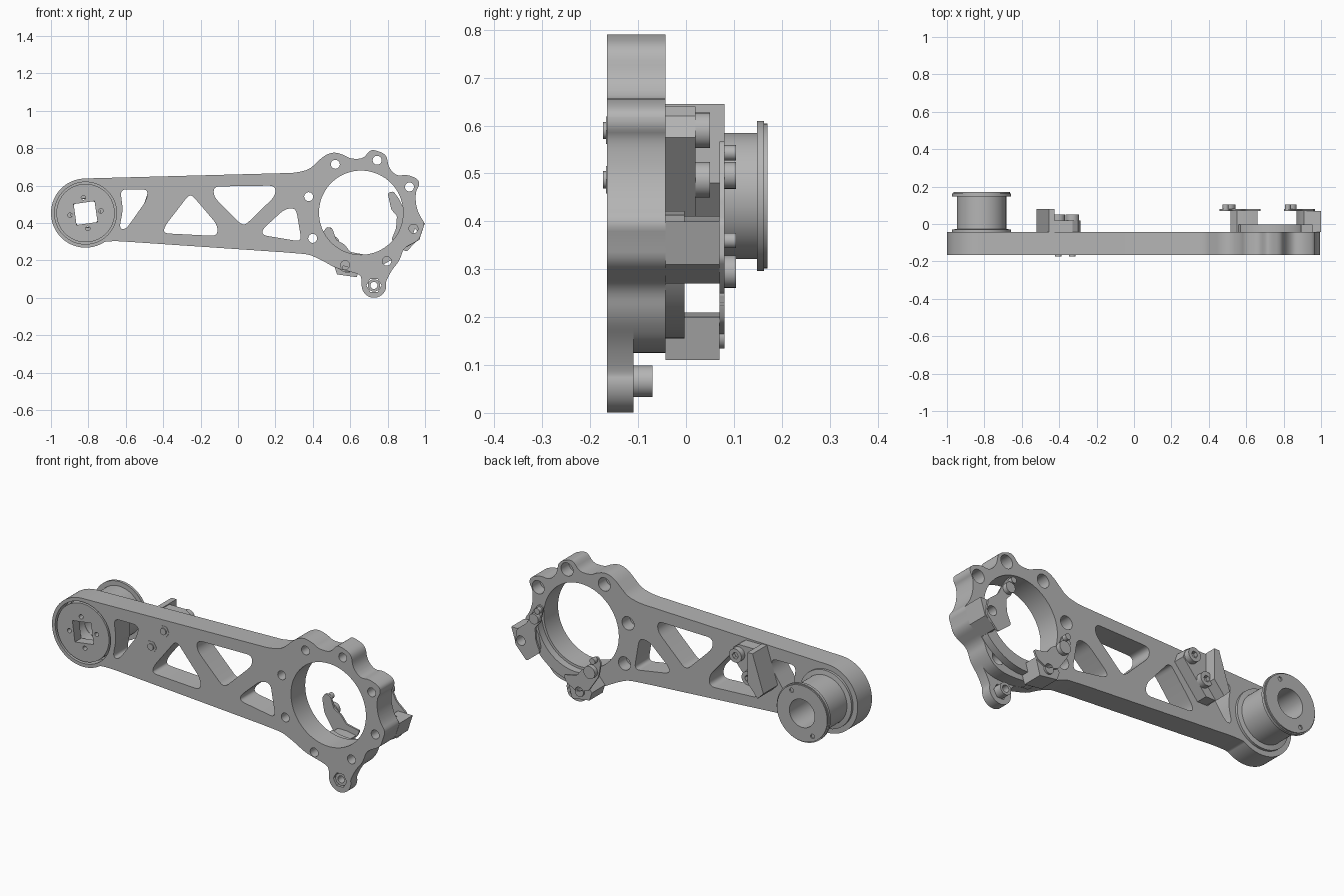
import bpy, bmesh
from math import sin, cos, radians, tau
from mathutils import Vector, Matrix

if "Cube" in bpy.data.objects:
    bpy.data.objects.remove(bpy.data.objects["Cube"])

grey = bpy.data.materials.new("machined_grey")
grey.use_nodes = True
colour = (0.46, 0.46, 0.46, 1)
grey.diffuse_color = colour
grey.node_tree.nodes["Principled BSDF"].inputs["Base Color"].default_value = colour

HUB = (-0.815, 0.453)
RING = (0.658, 0.455)
LUG = (0.727, 0.066)
TURN = Matrix.Rotation(radians(90), 4, 'X')


def arc(c, r, a0, a1, n=24):
    return [(c[0] + r * cos(radians(a0 + (a1 - a0) * i / n)),
             c[1] + r * sin(radians(a0 + (a1 - a0) * i / n))) for i in range(n + 1)]


def circle(c, r, n=32, turn=0):
    return arc(c, r, turn, turn + 360, n)[:-1]


def rounded(points, radius, steps=5):
    """Replace every corner by a short curve."""
    out = []
    pts = [Vector(p) for p in points]
    for i, p in enumerate(pts):
        ends = []
        for q in (pts[i - 1], pts[(i + 1) % len(pts)]):
            d = q - p
            ends.append(p + d.normalized() * min(radius, d.length * 0.48))
        for k in range(steps + 1):
            t = k / steps
            out.append(tuple(ends[0] * (1 - t) ** 2 + p * 2 * t * (1 - t) + ends[1] * t * t))
    return out


def finish(name, mesh):
    obj = bpy.data.objects.new(name, mesh)
    bpy.context.collection.objects.link(obj)
    mesh.materials.clear()
    mesh.materials.append(grey)
    bpy.ops.object.select_all(action='DESELECT')
    obj.select_set(True)
    bpy.context.view_layer.objects.active = obj
    bpy.ops.object.shade_smooth_by_angle(angle=radians(32))
    return obj


def prism(name, y0, y1, outline, holes=()):
    """Extrude an x-z outline with holes between two depths."""
    curve = bpy.data.curves.new(name, 'CURVE')
    curve.dimensions = '2D'
    curve.fill_mode = 'BOTH'
    curve.extrude = (y1 - y0) / 2
    for loop in [outline, *holes]:
        s = curve.splines.new('POLY')
        s.points.add(len(loop) - 1)
        for p, (x, z) in zip(s.points, loop):
            p.co = (x, z, 0, 1)
        s.use_cyclic_u = True
    tmp = bpy.data.objects.new(name + "_profile", curve)
    bpy.context.collection.objects.link(tmp)
    bpy.context.view_layer.update()
    mesh = bpy.data.meshes.new_from_object(tmp.evaluated_get(bpy.context.evaluated_depsgraph_get()))
    bpy.data.objects.remove(tmp)
    mesh.transform(Matrix.Translation((0, (y0 + y1) / 2, 0)) @ TURN)
    bm = bmesh.new()
    bm.from_mesh(mesh)
    bmesh.ops.remove_doubles(bm, verts=bm.verts, dist=1e-5)
    bmesh.ops.recalc_face_normals(bm, faces=bm.faces)
    bm.to_mesh(mesh)
    bm.free()
    mesh.name = name
    return finish(name, mesh)


def lathe(name, c, profile, n=64):
    """Spin a closed (radius, depth) profile about a depth axis."""
    bm = bmesh.new()
    vs = [bm.verts.new((c[0] + r, y, c[1])) for r, y in profile]
    es = [bm.edges.new((vs[i - 1], vs[i])) for i in range(len(vs))]
    bmesh.ops.spin(bm, geom=vs + es, cent=(c[0], 0, c[1]), axis=(0, 1, 0),
                   angle=tau, steps=n, use_duplicate=False)
    bmesh.ops.remove_doubles(bm, verts=bm.verts, dist=1e-5)
    bmesh.ops.recalc_face_normals(bm, faces=bm.faces)
    mesh = bpy.data.meshes.new(name)
    bm.to_mesh(mesh)
    bm.free()
    return finish(name, mesh)


# Arm outline, clockwise from the hub end
hub_end = arc(HUB, 0.185, 305, 90, 40)
lobes = [(0.305, 0.668), (0.38, 0.685), (0.46, 0.76), (0.51, 0.78), (0.565, 0.765),
         (0.60, 0.743), (0.67, 0.743), (0.705, 0.79), (0.735, 0.79), (0.795, 0.765),
         (0.805, 0.695), (0.85, 0.65), (0.90, 0.66), (0.965, 0.635), (0.97, 0.60),
         (0.95, 0.57), (0.95, 0.50), (0.97, 0.44), (1.0, 0.40), (0.985, 0.36),
         (0.97, 0.31), (0.885, 0.265), (0.865, 0.20), (0.82, 0.145)]
lug = [(0.79, 0.085)] + arc(LUG, 0.066, 0, -180, 14) + [(0.66, 0.115)]
underside = [(0.635, 0.13), (0.52, 0.16), (0.45, 0.20), (0.38, 0.232),
             (0.25, 0.243), (-0.64, 0.303)]

# Weight-saving windows in the web
windows = [
    [(-0.63, 0.58), (-0.48, 0.58), (-0.49, 0.52), (-0.60, 0.365), (-0.635, 0.37), (-0.615, 0.47)],
    [(-0.255, 0.56), (-0.11, 0.39), (-0.11, 0.33), (-0.40, 0.345), (-0.39, 0.385)],
    [(-0.13, 0.595), (0.20, 0.60), (0.20, 0.545), (0.03, 0.38), (-0.13, 0.54)],
    [(0.25, 0.475), (0.31, 0.48), (0.34, 0.30), (0.13, 0.335), (0.13, 0.365)],
]
windows = [rounded(w, 0.035) for w in windows]
bolts = [(RING[0] + 0.293 * cos(radians(a)), RING[1] + 0.293 * sin(radians(a)))
         for a in range(28, 388, 45)]
bearing = circle(RING, 0.225, 72)

prism("arm_front_layer", -0.165, -0.11, rounded(hub_end + lobes + lug + underside, 0.03),
      windows + [bearing, circle(HUB, 0.166, 64), circle(LUG, 0.04, 6)]
      + [circle(b, 0.024, 20) for b in bolts])
back_rim = [(0.76, 0.125), (0.67, 0.125)]
prism("arm_back_layer", -0.11, -0.043, rounded(hub_end + lobes + back_rim + underside, 0.03),
      windows + [bearing, circle(HUB, 0.078)] + [circle(b, 0.036, 24) for b in bolts])

# Lug bushing
prism("lug_bushing", -0.155, -0.07, circle(LUG, 0.033), [circle(LUG, 0.019, 20)])

# Hub disc with a square drive hole
prism("hub_disc", -0.164, -0.11, circle(HUB, 0.156, 64),
      [circle(HUB, 0.08, 4, 53)] + [circle(p, 0.012, 12) for p in circle(HUB, 0.083, 4, 8)])

# Belt pulley behind the hub
lathe("pulley", HUB, [(0.076, -0.043), (0.157, -0.043), (0.157, -0.03), (0.132, -0.026),
                      (0.132, 0.148), (0.157, 0.148), (0.157, 0.163), (0.076, 0.163)])
prism("pulley_cap", 0.163, 0.17, circle(HUB, 0.151, 64),
      [circle(HUB, 0.076)] + [circle(p, 0.012, 12) for p in circle(HUB, 0.125, 2, 60)])

# Stop block on the web
prism("stop_block", -0.043, 0.08, [(-0.52, 0.445), (-0.485, 0.41), (-0.425, 0.48),
                                   (-0.425, 0.645), (-0.455, 0.645)])
prism("stop_base", -0.043, 0.02, [(-0.48, 0.41), (-0.425, 0.41), (-0.285, 0.575),
                                  (-0.30, 0.62), (-0.33, 0.64), (-0.425, 0.64)])
for i, p in enumerate([(-0.33, 0.59), (-0.405, 0.487)]):
    prism(f"stop_screw_head_{i}", 0.02, 0.05, circle(p, 0.037), [circle(p, 0.018, 6)])
    prism(f"stop_screw_socket_{i}", 0.02, 0.03, circle(p, 0.019, 6))
    prism(f"stop_screw_nut_{i}", -0.167, -0.16, circle(p, 0.033, 6))
    prism(f"stop_screw_tip_{i}", -0.173, -0.16, circle(p, 0.018, 20))

# Arc-shaped seat joining the two clamps
prism("clamp_seat", -0.043, -0.003, arc(RING, 0.30, -112, -8, 30) + arc(RING, 0.238, -8, -112, 30))

# Clamps: solid foot, thin finger, screws
clamps = {
    "lower": ([(0.515, 0.17), (0.53, 0.125), (0.635, 0.11), (0.66, 0.20), (0.60, 0.21), (0.55, 0.21)],
              [(0.455, 0.35), (0.475, 0.38), (0.505, 0.37), (0.525, 0.31), (0.57, 0.285), (0.60, 0.245),
               (0.68, 0.23), (0.66, 0.19), (0.60, 0.16), (0.53, 0.18), (0.47, 0.27)],
              [((0.49, 0.36), 0.016), ((0.508, 0.295), 0.034)], (0.585, 0.16)),
    "side": ([(0.885, 0.36), (0.91, 0.40), (0.999, 0.40), (0.97, 0.31), (0.90, 0.27), (0.87, 0.29)],
             [(0.80, 0.56), (0.83, 0.57), (0.86, 0.53), (0.90, 0.45), (0.96, 0.40), (0.97, 0.32),
              (0.90, 0.245), (0.82, 0.31), (0.845, 0.37), (0.85, 0.44), (0.82, 0.47)],
             [((0.822, 0.543), 0.016), ((0.842, 0.496), 0.028)], (0.935, 0.345)),
}
for side, (foot, finger, screws, hole) in clamps.items():
    prism(f"{side}_clamp_foot", -0.043, 0.07, foot, [circle(hole, 0.026, 20)])
    prism(f"{side}_clamp_finger", 0.07, 0.08, rounded(finger, 0.012, 3), [circle(hole, 0.026, 20)])
    for i, (p, r) in enumerate(screws):
        prism(f"{side}_clamp_screw_{i}", 0.08, 0.104, circle(p, r, 24))
